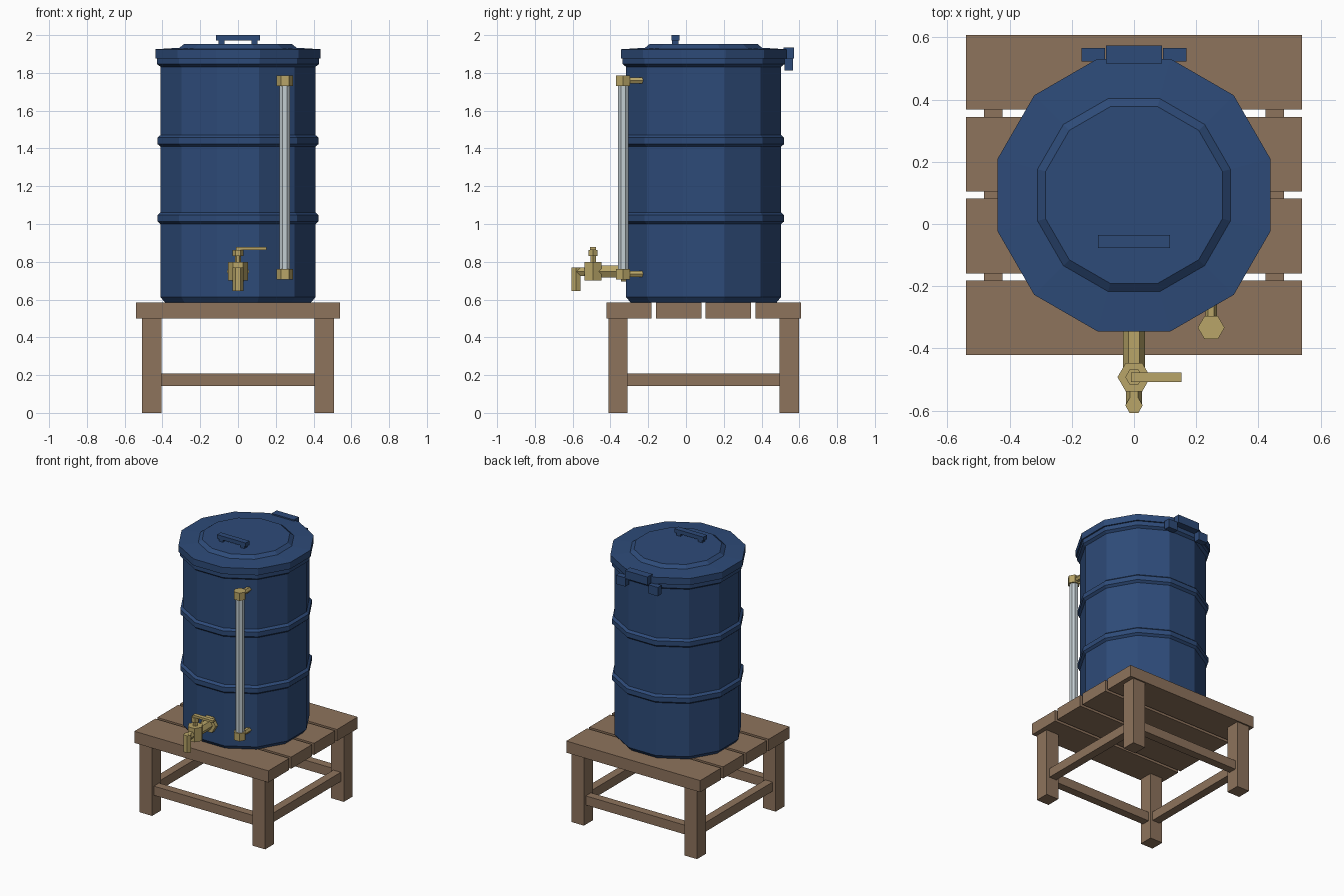
import bpy, bmesh, math
from mathutils import Matrix

if "Cube" in bpy.data.objects:
    bpy.data.objects.remove(bpy.data.objects["Cube"])

CY = 0.093  # barrel and stand centre in y


def material(name, rgb):
    m = bpy.data.materials.new(name)
    m.diffuse_color = (*rgb, 1)
    m.use_nodes = True
    m.node_tree.nodes["Principled BSDF"].inputs["Base Color"].default_value = m.diffuse_color
    return m


BLUE = material("barrel_blue", (0.027, 0.070, 0.190))
WOOD = material("brown_wood", (0.270, 0.172, 0.107))
BRASS = material("brass", (0.48, 0.375, 0.138))
GLASS = material("pale_tube", (0.54, 0.61, 0.64))


def finish(bm, name, mat):
    bmesh.ops.recalc_face_normals(bm, faces=bm.faces)
    me = bpy.data.meshes.new(name)
    bm.to_mesh(me)
    bm.free()
    me.materials.append(mat)
    ob = bpy.data.objects.new(name, me)
    bpy.context.collection.objects.link(ob)
    return ob


def box(name, mat, x0, x1, y0, y1, z0, z1):
    bm = bmesh.new()
    bmesh.ops.create_cube(bm, size=1)
    bmesh.ops.scale(bm, vec=(x1 - x0, y1 - y0, z1 - z0), verts=bm.verts)
    bmesh.ops.translate(bm, vec=((x0 + x1) / 2, (y0 + y1) / 2, (z0 + z1) / 2), verts=bm.verts)
    return finish(bm, name, mat)


def lathe(name, mat, profile, sides, loc, offset=0.0, along_y=False):
    """Capped faceted turning of (radius, height) points."""
    bm = bmesh.new()
    rings = []
    for r, z in profile:
        rings.append([bm.verts.new((r * math.cos(a), r * math.sin(a), z))
                      for a in (offset + math.tau * i / sides for i in range(sides))])
    for lo, hi in zip(rings, rings[1:]):
        for i in range(sides):
            j = (i + 1) % sides
            bm.faces.new((lo[i], lo[j], hi[j], hi[i]))
    bm.faces.new(rings[0][::-1])
    bm.faces.new(rings[-1])
    if along_y:  # height then runs towards -y
        bm.transform(Matrix.Rotation(math.pi / 2, 4, 'X'))
    bm.transform(Matrix.Translation(loc))
    return finish(bm, name, mat)


def rod(name, mat, r, x, y, z0, z1, sides=6, offset=0.0):
    return lathe(name, mat, [(r, z0), (r, z1)], sides, (x, y, 0), offset)


def pipe(name, mat, r, x, z, y_back, y_front):
    return lathe(name, mat, [(r, -y_back), (r, -y_front)], 6, (x, 0, z), 0, True)


# Stand: planks, legs, stretchers
for i in range(4):
    c = CY + (i - 1.5) * 0.263
    box(f"plank_{i + 1}", WOOD, -0.54, 0.54, c - 0.12, c + 0.12, 0.5, 0.585)
for sx, side in ((-1, "left"), (1, "right")):
    for sy, end in ((-1, "front"), (1, "back")):
        lx, ly = sx * 0.456, CY + sy * 0.453
        box(f"{end}_{side}_leg", WOOD, lx - 0.051, lx + 0.051, ly - 0.051, ly + 0.051, 0, 0.5)
    box(f"{side}_stretcher", WOOD, sx * 0.452 - 0.03, sx * 0.452 + 0.03,
        CY - 0.41, CY + 0.41, 0.142, 0.209)
for sy, end in ((-1, "front"), (1, "back")):
    c = CY + sy * 0.453
    box(f"{end}_stretcher", WOOD, -0.41, 0.41, c - 0.03, c + 0.03, 0.142, 0.209)

# Barrel with two ribs and a top rim (radii measured to the flats)
FLAT = 1 / math.cos(math.pi / 12)
body = [(0.387, 0.585), (0.410, 0.613)]
for z in (1.03, 1.44):
    body += [(0.410, z - 0.031), (0.426, z - 0.017), (0.426, z + 0.017), (0.410, z + 0.031)]
body += [(0.410, 1.832), (0.428, 1.846), (0.428, 1.88)]
lid = [(0.438, 1.877), (0.438, 1.925), (0.310, 1.933), (0.284, 1.954)]
for name, prof in (("barrel", body), ("lid", lid)):
    lathe(name, BLUE, [(r * FLAT, z) for r, z in prof], 12, (0, CY, 0), math.pi / 12)

# Lid handle
box("handle_bar", BLUE, -0.116, 0.116, -0.077, -0.035, 1.972, 2.0)
for s, side in ((-1, "left"), (1, "right")):
    box(f"handle_{side}_post", BLUE, s * 0.087 - 0.016, s * 0.087 + 0.016, -0.073, -0.039, 1.95, 1.975)
    # Lower hinge knuckles
    box(f"hinge_{side}_knuckle", BLUE, s * 0.131 - 0.038, s * 0.131 + 0.038, 0.522, 0.566, 1.813, 1.877)
# Hinge plate fixed to the lid
box("hinge_plate", BLUE, -0.09, 0.09, 0.516, 0.573, 1.876, 1.935)

# Sight tube with its fittings
TX, TY = 0.248, -0.333
rod("sight_tube", GLASS, 0.0305, TX, TY, 0.74, 1.76, 8, math.pi / 8)
for name, z in (("lower", 0.735), ("upper", 1.759)):
    rod(f"{name}_tube_fitting", BRASS, 0.043, TX, TY, z - 0.028, z + 0.028)
    pipe(f"{name}_tube_connector", BRASS, 0.019, TX, z, -0.2, TY)

# Tap
TZ, VY = 0.748, -0.492
pipe("tap_flange", BRASS, 0.060, 0, TZ, -0.30, -0.345)
pipe("tap_pipe", BRASS, 0.036, 0, TZ, -0.30, VY)
rod("tap_valve_body", BRASS, 0.053, 0, VY, 0.70, 0.80)
rod("tap_stem", BRASS, 0.017, 0, VY, 0.79, 0.84)
rod("tap_nut", BRASS, 0.028, 0, VY, 0.83, 0.863)
box("tap_lever", BRASS, -0.01, 0.152, VY - 0.015, VY + 0.015, 0.862, 0.878)
pipe("tap_outlet", BRASS, 0.026, 0, TZ, VY, -0.582)
rod("tap_spout", BRASS, 0.028, 0, -0.583, 0.645, 0.77)
